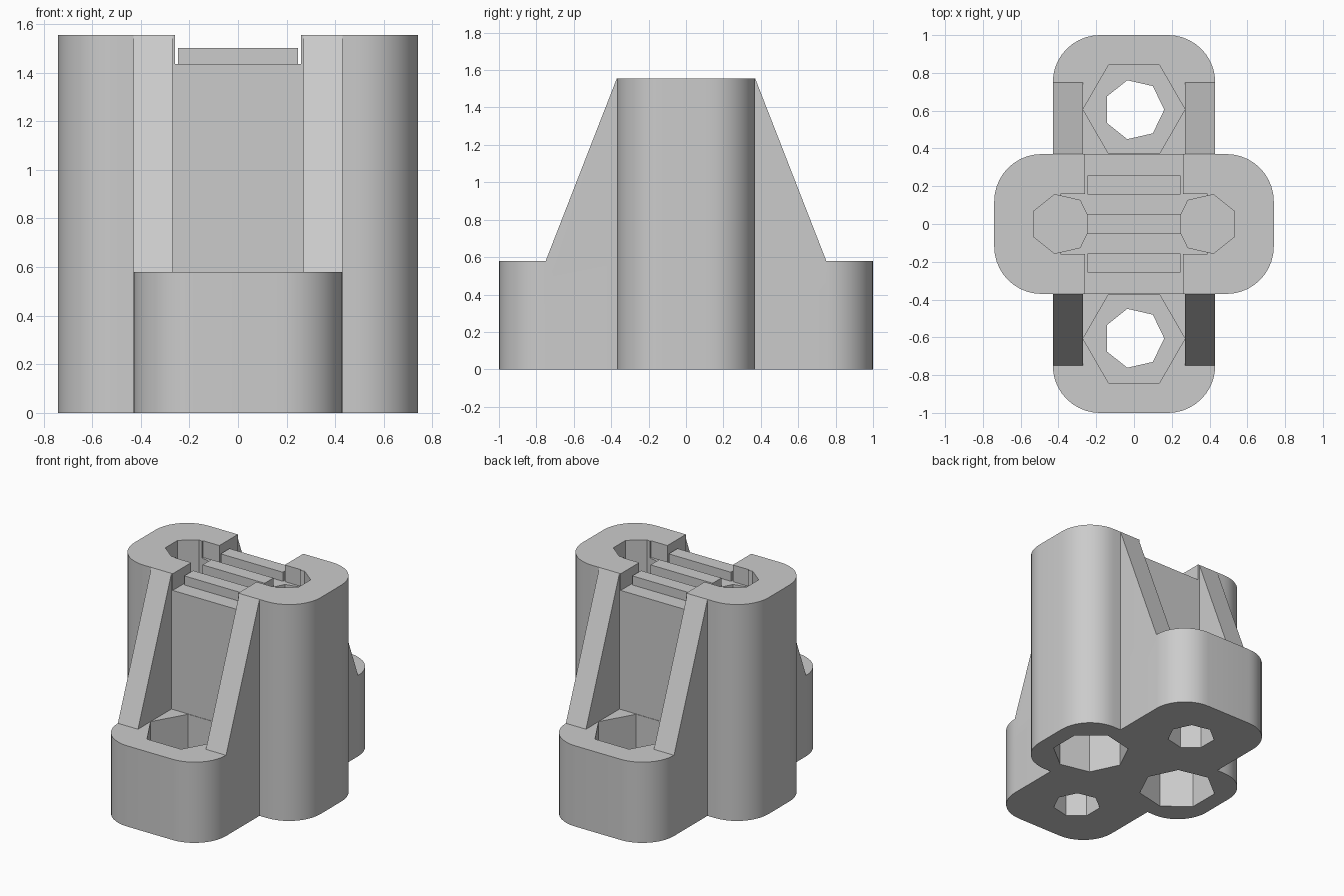
import bpy, bmesh, math

cube = bpy.data.objects.get("Cube")
if cube:
    bpy.data.objects.remove(cube, do_unlink=True)

grey = bpy.data.materials.new("light grey")
grey.use_nodes = True
tone = (0.6, 0.6, 0.6, 1)
grey.diffuse_color = tone
grey.node_tree.nodes["Principled BSDF"].inputs["Base Color"].default_value = tone


def prism(name, points, low, high, axis="z"):
    """Extrude a closed outline along z, or a (y, z) outline along x."""
    bm = bmesh.new()
    place = (lambda a, b: (a, b, low)) if axis == "z" else (lambda a, b: (low, a, b))
    face = bm.faces.new([bm.verts.new(place(a, b)) for a, b in points])
    made = bmesh.ops.extrude_face_region(bm, geom=[face])["geom"]
    step = (0, 0, high - low) if axis == "z" else (high - low, 0, 0)
    bmesh.ops.translate(bm, vec=step, verts=[v for v in made if isinstance(v, bmesh.types.BMVert)])
    bmesh.ops.recalc_face_normals(bm, faces=bm.faces)
    mesh = bpy.data.meshes.new(name)
    bm.to_mesh(mesh)
    bm.free()
    mesh.materials.append(grey)
    obj = bpy.data.objects.new(name, mesh)
    bpy.context.collection.objects.link(obj)
    return obj


def rounded(w, d, r, steps=10):
    pts = []
    for q, (sx, sy) in enumerate([(1, 1), (-1, 1), (-1, -1), (1, -1)]):
        for i in range(steps + 1):
            a = math.pi / 2 * (q + i / steps)
            pts.append((sx * (w - r) + r * math.cos(a), sy * (d - r) + r * math.sin(a)))
    return pts


def ngon(n, x, y, r, start=0.0):
    angles = [start + math.tau * i / n for i in range(n)]
    return [(x + r * math.cos(a), y + r * math.sin(a)) for a in angles]


def rect(w, d, y=0.0):
    return [(-w, y - d), (w, y - d), (w, y + d), (-w, y + d)]


def combine(target, tool, operation):
    mod = target.modifiers.new("combine", "BOOLEAN")
    mod.operation = operation
    mod.solver = "EXACT"
    mod.object = tool
    bpy.context.view_layer.objects.active = target
    bpy.ops.object.modifier_apply(modifier=mod.name)
    bpy.data.objects.remove(tool, do_unlink=True)


TOP, LEDGE, SLOT = 1.555, 0.58, 1.435

# Tower joined to the mounting foot
body = prism("body", rounded(0.74, 0.37, 0.25), 0, TOP)
combine(body, prism("foot", rounded(0.43, 1.0, 0.25), 0, LEDGE), "UNION")

# Four sloping ribs
for s in (-1, 1):
    outline = [(s * y, z) for y, z in [(0.3, 0.4), (0.75, 0.4), (0.75, LEDGE), (0.37, TOP), (0.3, TOP)]]
    for low, high in ((-0.43, -0.27), (0.27, 0.43)):
        combine(body, prism("rib", outline, low, high, "x"), "UNION")

# Slot across the top and the wider channel between the shafts
combine(body, prism("slot_cutter", rect(0.26, 0.5), SLOT, 2), "DIFFERENCE")
combine(body, prism("channel_cutter", rect(0.39, 0.16), SLOT, 2), "DIFFERENCE")

for s in (-1, 1):
    # Nut pocket and bolt hole in the foot
    combine(body, prism("nut_cutter", ngon(6, 0, s * 0.607, 0.27), 0.25, 0.7), "DIFFERENCE")
    combine(body, prism("bolt_cutter", ngon(7, 0, s * 0.605, 0.16), -0.1, 0.5), "DIFFERENCE")
    # Narrow shaft from above and wide bore from below in the tower
    inward = math.pi if s > 0 else 0
    combine(body, prism("shaft_cutter", ngon(7, s * 0.385, 0, 0.16, inward), 0.94, 2), "DIFFERENCE")
    combine(body, prism("bore_cutter", ngon(7, s * 0.385, 0, 0.26, inward), -0.1, 0.9), "DIFFERENCE")

# Raised bars in the slot
parts = [body]
for name, y in (("front_bar", -0.207), ("middle_bar", 0), ("back_bar", 0.207)):
    parts.append(prism(name, rect(0.247, 0.05, y), SLOT - 0.02, 1.5))

# Smooth the rounded corners, keep the edges sharp
bpy.context.view_layer.update()
bpy.ops.object.select_all(action="DESELECT")
for obj in parts:
    obj.select_set(True)
bpy.context.view_layer.objects.active = body
bpy.ops.object.shade_smooth_by_angle(angle=math.radians(30))
